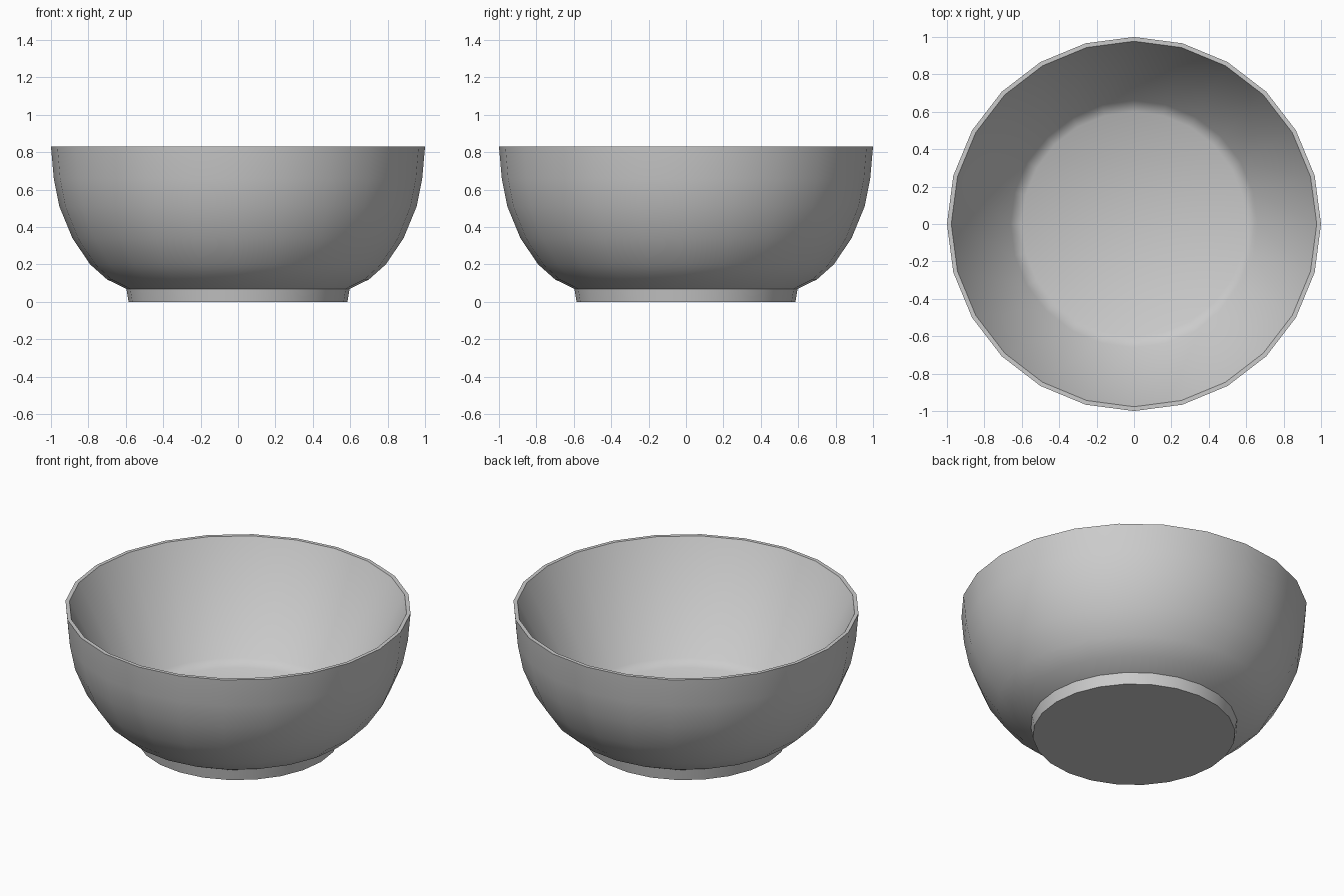
import bpy, bmesh
from math import sin, cos, tau, radians

if "Cube" in bpy.data.objects:
    bpy.data.objects.remove(bpy.data.objects["Cube"])

SIDES = 24


def lathe(name, profile):
    """Spin an (r, z) profile around z and cap both ends flat."""
    bm = bmesh.new()
    rings = [[bm.verts.new((r * cos(tau * i / SIDES), r * sin(tau * i / SIDES), z))
              for i in range(SIDES)] for r, z in profile]
    for a, b in zip(rings, rings[1:]):
        for i in range(SIDES):
            j = (i + 1) % SIDES
            bm.faces.new((a[i], a[j], b[j], b[i]))
    bm.faces.new(rings[0][::-1])
    bm.faces.new(rings[-1])
    bmesh.ops.recalc_face_normals(bm, faces=bm.faces)
    mesh = bpy.data.meshes.new(name)
    bm.to_mesh(mesh)
    bm.free()
    obj = bpy.data.objects.new(name, mesh)
    bpy.context.collection.objects.link(obj)
    bpy.context.view_layer.objects.active = obj
    obj.select_set(True)
    bpy.ops.object.shade_smooth_by_angle(angle=radians(50))
    return obj


# foot ring and outer wall, rim, then straight inner wall down to the flat floor
foot_and_outside = [(0.585, 0.0), (0.597, 0.07), (0.70, 0.12), (0.79, 0.20),
                    (0.885, 0.34), (0.955, 0.51), (0.985, 0.66), (1.0, 0.83)]
inside = [(0.977, 0.83), (0.66, 0.20), (0.60, 0.165)]
lathe("bowl", foot_and_outside + inside)
